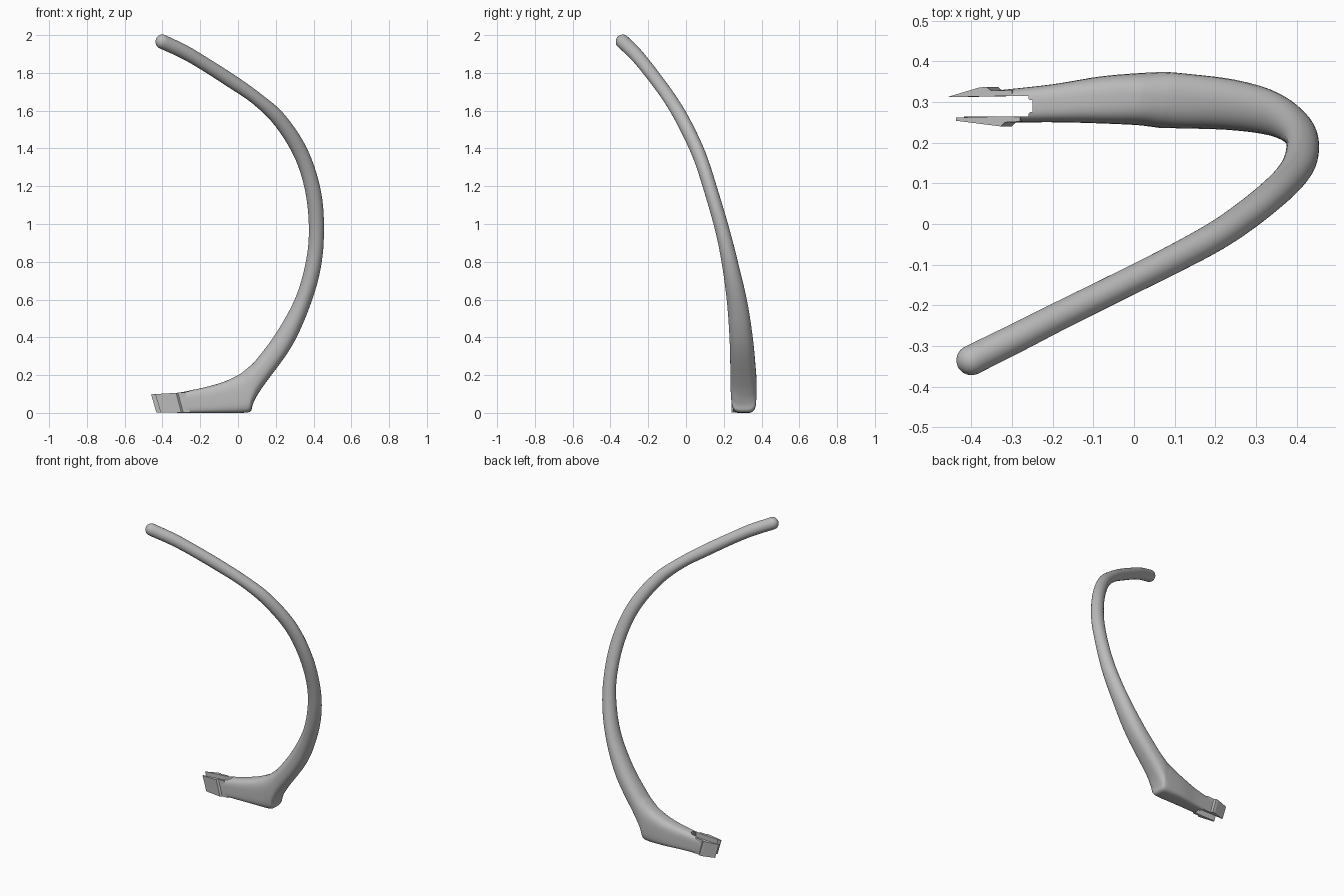
import bpy, bmesh, math
from mathutils import Vector

cube = bpy.data.objects.get("Cube")
if cube:
    bpy.data.objects.remove(cube, do_unlink=True)

grey = bpy.data.materials.new("plain grey")
grey.use_nodes = True
GREY = (0.5, 0.5, 0.5, 1)
grey.diffuse_color = GREY
grey.node_tree.nodes["Principled BSDF"].inputs["Base Color"].default_value = GREY


def make_object(name, bm):
    bmesh.ops.recalc_face_normals(bm, faces=bm.faces[:])
    mesh = bpy.data.meshes.new(name)
    bm.to_mesh(mesh)
    bm.free()
    obj = bpy.data.objects.new(name, mesh)
    bpy.context.collection.objects.link(obj)
    mesh.materials.append(grey)
    return obj


# Arm stations: inner edge x, z; outer edge x, z; centre y; half width
STATIONS = [
    (-.42, .10, -.395, 0, .288, .034),
    (-.33, .108, -.31, 0, .29, .04),
    (-.20, .13, -.19, 0, .297, .047),
    (-.08, .163, -.08, 0, .305, .058),
    (0, .20, .02, 0, .307, .064),
    (.03, .22, .066, .008, .306, .067),
    (.06, .245, .08, .05, .305, .069),
    (.10, .285, .125, .13, .303, .068),
    (.20, .42, .28, .345, .293, .062),
    (.30, .60, .375, .55, .272, .054),
    (.355, .78, .435, .75, .238, .044),
    (.375, .95, .455, .95, .197, .038),
    (.36, 1.15, .44, 1.17, .137, .036),
    (.305, 1.34, .37, 1.39, .07, .036),
    (.20, 1.515, .25, 1.575, -.015, .036),
    (.08, 1.635, .12, 1.69, -.085, .035),
    (-.06, 1.73, -.02, 1.79, -.155, .034),
    (-.20, 1.82, -.17, 1.885, -.227, .035),
    (-.30, 1.877, -.27, 1.945, -.278, .036),
    (-.415, 1.93, -.385, 2.0, -.335, .037),
]
STEPS, SIDES = 5, 32


def spline(a, b, c, d, t):
    return [q + t / 2 * (r - p + t * (2*p - 5*q + 4*r - s + t * (3*(q - r) + s - p)))
            for p, q, r, s in zip(a, b, c, d)]


def sample_stations():
    last = len(STATIONS) - 1
    rows = []
    for i in range(last):
        quad = [STATIONS[min(max(i + k, 0), last)] for k in (-1, 0, 1, 2)]
        rows += [spline(*quad, j / STEPS) for j in range(STEPS)]
    return rows + [list(STATIONS[last])]


# Swept arm: boxy at the hinge, round towards the tip
rows = sample_stations()
centres = [Vector(((r[0] + r[2]) / 2, r[4], (r[1] + r[3]) / 2)) for r in rows]
bm = bmesh.new()
rings = []


def add_ring(centre, up, side, power):
    ring = []
    for k in range(SIDES):
        a = 2 * math.pi * (k + 0.5) / SIDES
        c, s = math.cos(a), math.sin(a)
        p = power if s < 0 else 2 + (power - 2) * 0.4
        x = math.copysign(abs(c) ** (2 / p), c)
        z = math.copysign(abs(s) ** (2 / p), s)
        ring.append(bm.verts.new(centre + side * x + up * z))
    rings.append(ring)


for i, row in enumerate(rows):
    tangent = (centres[min(i + 1, len(rows) - 1)] - centres[max(i - 1, 0)]).normalized()
    up = Vector((row[0] - row[2], 0, row[1] - row[3])) / 2
    side = tangent.cross(up).normalized() * row[5]
    blend = max(0, 1 - i / (9 * STEPS))
    add_ring(centres[i], up, side, 2 + 4 * blend)

# Rounded tip
for j in range(1, 6):
    a = j * math.pi / 2 / 5.2
    add_ring(centres[-1] + tangent * rows[-1][5] * math.sin(a),
             up * math.cos(a), side * math.cos(a), 2)

for lower, upper in zip(rings, rings[1:]):
    for k in range(SIDES):
        n = (k + 1) % SIDES
        bm.faces.new((lower[k], lower[n], upper[n], upper[k]))
bm.faces.new(rings[0])
bm.faces.new(rings[-1])
arm = make_object("temple_arm", bm)

# Hinge slot through the thick end
bm = bmesh.new()
bmesh.ops.create_cube(bm, size=1)
for v in bm.verts:
    v.co = Vector((-.40 + .30 * v.co.x, .29 + .05 * v.co.y, .1 + .6 * v.co.z))
upright = [e for e in bm.edges if abs(e.verts[0].co.z - e.verts[1].co.z) > .1]
bmesh.ops.bevel(bm, geom=upright, offset=.01, segments=3, affect='EDGES')
cutter = make_object("slot_cutter", bm)
cutter.hide_render = True
cutter.hide_viewport = True
cut = arm.modifiers.new("hinge slot", 'BOOLEAN')
cut.object = cutter
cut.operation = 'DIFFERENCE'
cut.solver = 'EXACT'
bpy.context.view_layer.update()
graph = bpy.context.evaluated_depsgraph_get()
arm.data = bpy.data.meshes.new_from_object(arm.evaluated_get(graph))
arm.modifiers.clear()
bpy.data.objects.remove(cutter, do_unlink=True)


# Tapered hinge prongs, sheared to match the slanted end
def prong(name, outline):
    bm = bmesh.new()
    low = [bm.verts.new((x + .028, y, .002)) for x, y in outline]
    high = [bm.verts.new((x, y, .10 + .06 * (x + .43))) for x, y in outline]
    bm.faces.new(low)
    bm.faces.new(high)
    for k in range(len(low)):
        n = (k + 1) % len(low)
        bm.faces.new((low[k], low[n], high[n], high[k]))
    return make_object(name, bm)


prong("back_prong", [(-.46, .312), (-.38, .336), (-.362, .337), (-.352, .328),
                     (-.30, .328), (-.30, .315)])
prong("front_prong", [(-.438, .254), (-.328, .240), (-.318, .250), (-.28, .252),
                      (-.28, .265), (-.438, .262)])

bpy.ops.object.select_all(action='DESELECT')
arm.select_set(True)
bpy.context.view_layer.objects.active = arm
bpy.ops.object.shade_smooth_by_angle(angle=math.radians(40))
